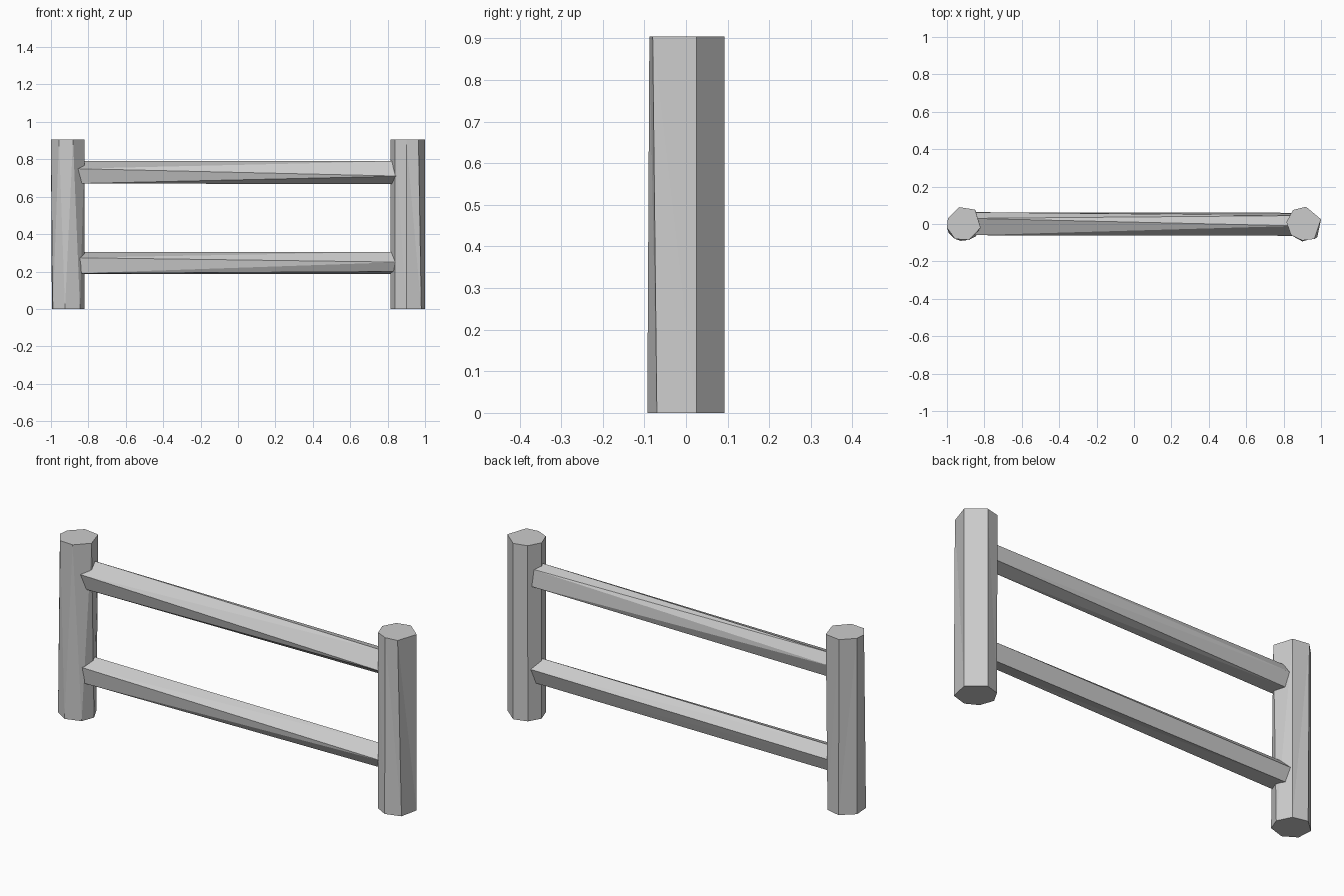
import bpy

H = 0.905


# Solid between two matching rings, sides split along one diagonal
def loft(name, ring_a, ring_b):
    n = len(ring_a)
    faces = [tuple(range(n)), tuple(range(2 * n - 1, n - 1, -1))]
    for i in range(n):
        j = (i + 1) % n
        faces += [(j, i, n + i), (j, n + i, n + j)]
    mesh = bpy.data.meshes.new(name)
    mesh.from_pydata(ring_a + ring_b, [], faces)
    # make normals point outward
    import bmesh
    bm = bmesh.new()
    bm.from_mesh(mesh)
    bmesh.ops.recalc_face_normals(bm, faces=bm.faces)
    bm.to_mesh(mesh)
    bm.free()
    obj = bpy.data.objects.new(name, mesh)
    bpy.context.collection.objects.link(obj)


# Post: seven-sided, slightly uneven between foot and top (x, y points)
def post(name, foot, top):
    loft(name, [(x, y, 0) for x, y in foot], [(x, y, H) for x, y in top])


# Rail: twisted five-sided bar sunk into the posts (y, z points)
def rail(name, left, right):
    loft(name, [(-0.87, y, z) for y, z in left], [(0.87, y, z) for y, z in right])


post("left_post",
     [(-0.93, 0.088), (-0.855, 0.07), (-0.82, 0.0), (-0.845, -0.065),
      (-0.925, -0.09), (-0.99, -0.05), (-0.995, 0.03)],
     [(-0.935, 0.09), (-0.85, 0.077), (-0.82, -0.02), (-0.882, -0.085),
      (-0.957, -0.08), (-1.0, -0.02), (-0.995, 0.03)])

post("right_post",
     [(0.92, 0.092), (0.85, 0.072), (0.815, 0.01), (0.84, -0.06),
      (0.9, -0.093), (0.98, -0.07), (1.0, 0.025)],
     [(0.92, 0.092), (0.85, 0.075), (0.815, 0.01), (0.84, -0.06),
      (0.9, -0.088), (0.965, -0.08), (1.0, 0.025)])

rail("upper_rail",
     [(0.03, 0.79), (-0.06, 0.75), (-0.04, 0.67), (0.04, 0.67), (0.062, 0.74)],
     [(-0.01, 0.79), (-0.063, 0.71), (-0.01, 0.668), (0.055, 0.69), (0.045, 0.775)])

rail("lower_rail",
     [(0.015, 0.305), (-0.06, 0.274), (-0.05, 0.19), (0.04, 0.187), (0.063, 0.255)],
     [(0.0, 0.305), (-0.062, 0.25), (-0.035, 0.2), (0.035, 0.188), (0.06, 0.265)])
